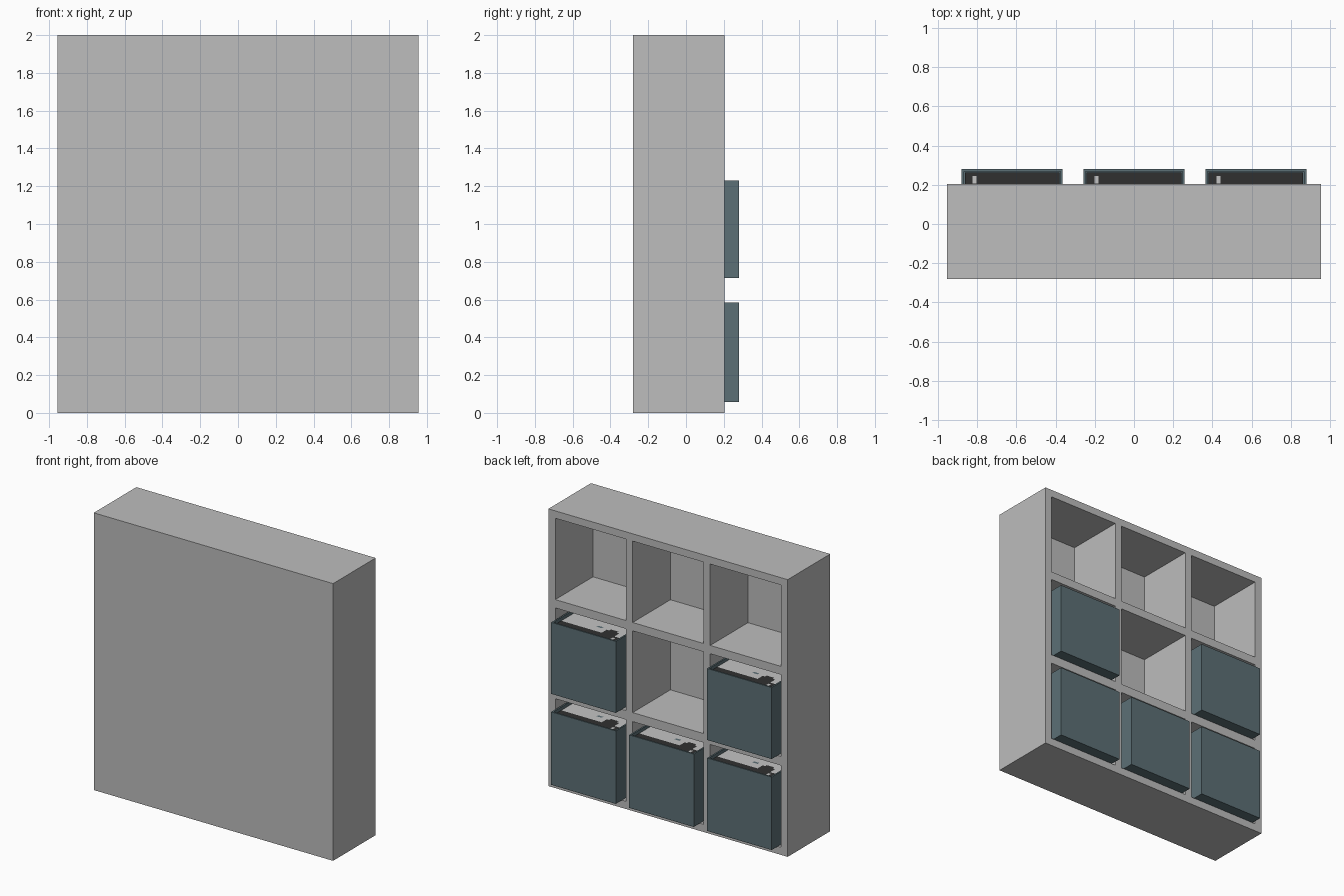
import bpy, bmesh, math

if "Cube" in bpy.data.objects:
    bpy.data.objects.remove(bpy.data.objects["Cube"])

def material(name, rgb):
    m = bpy.data.materials.new(name)
    m.diffuse_color = (*rgb, 1)
    m.use_nodes = True
    m.node_tree.nodes["Principled BSDF"].inputs["Base Color"].default_value = m.diffuse_color
    return m

GREY = material("shelf grey", (0.51, 0.51, 0.51))
TEAL = material("bin teal", (0.107, 0.162, 0.181))
DARK = material("contents dark", (0.03, 0.03, 0.03))
LIGHT = material("contents light", (0.55, 0.55, 0.55))

def finish(bm, name, mats):
    me = bpy.data.meshes.new(name)
    bm.to_mesh(me)
    bm.free()
    for m in mats:
        me.materials.append(m)
    ob = bpy.data.objects.new(name, me)
    bpy.context.collection.objects.link(ob)
    return ob

def add_box(bm, x0, x1, y0, y1, z0, z1):
    r = bmesh.ops.create_cube(bm, size=1)
    for v in r["verts"]:
        v.co = ((x0 + x1) / 2 + v.co.x * (x1 - x0),
                (y0 + y1) / 2 + v.co.y * (y1 - y0),
                (z0 + z1) / 2 + v.co.z * (z1 - z0))
    return r["verts"]

# Cabinet: solid frame with nine cells, built as a grid whose cells are extruded inward
W, Y0, Y1, BACK = 0.955, -0.28, 0.205, -0.225
xs = [-W, -0.90, -0.337, -0.282, 0.282, 0.337, 0.90, W]
zs = [0, 0.055, 0.645, 0.71, 1.30, 1.36, 1.947, 2.0]
bm = bmesh.new()
grid = [[bm.verts.new((x, Y1, z)) for z in zs] for x in xs]
cells = []
for i in range(7):
    for j in range(7):
        f = bm.faces.new((grid[i][j], grid[i][j + 1], grid[i + 1][j + 1], grid[i + 1][j]))
        if i % 2 and j % 2:
            cells.append(f)
rim = [e for e in bm.edges if e.is_boundary]
# outer shell
ext = bmesh.ops.extrude_edge_only(bm, edges=rim)
new = [g for g in ext["geom"] if isinstance(g, bmesh.types.BMVert)]
for v in new:
    v.co.y = Y0
bmesh.ops.contextual_create(bm, geom=[g for g in ext["geom"] if isinstance(g, bmesh.types.BMEdge) and g.is_boundary])
# recessed cells
for f in cells:
    r = bmesh.ops.extrude_discrete_faces(bm, faces=[f])
    for v in r["faces"][0].verts:
        v.co.y = BACK
bmesh.ops.recalc_face_normals(bm, faces=bm.faces)
bmesh.ops.dissolve_limit(bm, angle_limit=0.01, verts=bm.verts, edges=bm.edges)
finish(bm, "cube_shelf", [GREY])

# Storage bins: open-topped boxes with a speckled layer of contents
HALF, FRONT, REAR, T = 0.258, 0.28, -0.21, 0.016

def bin_box(name, cx, z0, z1):
    bm = bmesh.new()
    verts = add_box(bm, cx - HALF, cx + HALF, REAR, FRONT, z0, z1)
    top = max(bm.faces, key=lambda f: f.calc_center_median().z)
    bmesh.ops.inset_region(bm, faces=[top], thickness=T)
    r = bmesh.ops.extrude_discrete_faces(bm, faces=[top])
    for v in r["faces"][0].verts:
        v.co.z = z0 + T
    finish(bm, name, [TEAL])

def contents(name, cx, z):
    bm = bmesh.new()
    bmesh.ops.create_grid(bm, x_segments=24, y_segments=24, size=0.5)
    for v in bm.verts:
        v.co = (cx + v.co.x * 2 * (HALF - T),
                (FRONT + REAR) / 2 + v.co.y * (FRONT - REAR - 2 * T), z)
    for f in bm.faces:
        c = f.calc_center_median()
        x, y = c.x - cx, c.y
        dark = y > 0.19 or math.hypot(x + 0.13, y - 0.16) < 0.05
        if math.hypot(x + 0.19, y - 0.225) < 0.02:
            dark = False
        f.material_index = 0 if dark else 1
        if math.hypot(x + 0.02, y - 0.12) < 0.016:
            f.material_index = 2
    finish(bm, name, [DARK, LIGHT, TEAL])

rows = [(0.058, 0.584, (-0.622, 0, 0.622)), (0.714, 1.23, (-0.622, 0.622))]
for r, (z0, z1, columns) in enumerate(rows):
    for c, cx in enumerate(columns):
        bin_box(f"storage_bin_{r}_{c}", cx, z0, z1)
        contents(f"bin_contents_{r}_{c}", cx, z1 - 0.02)
